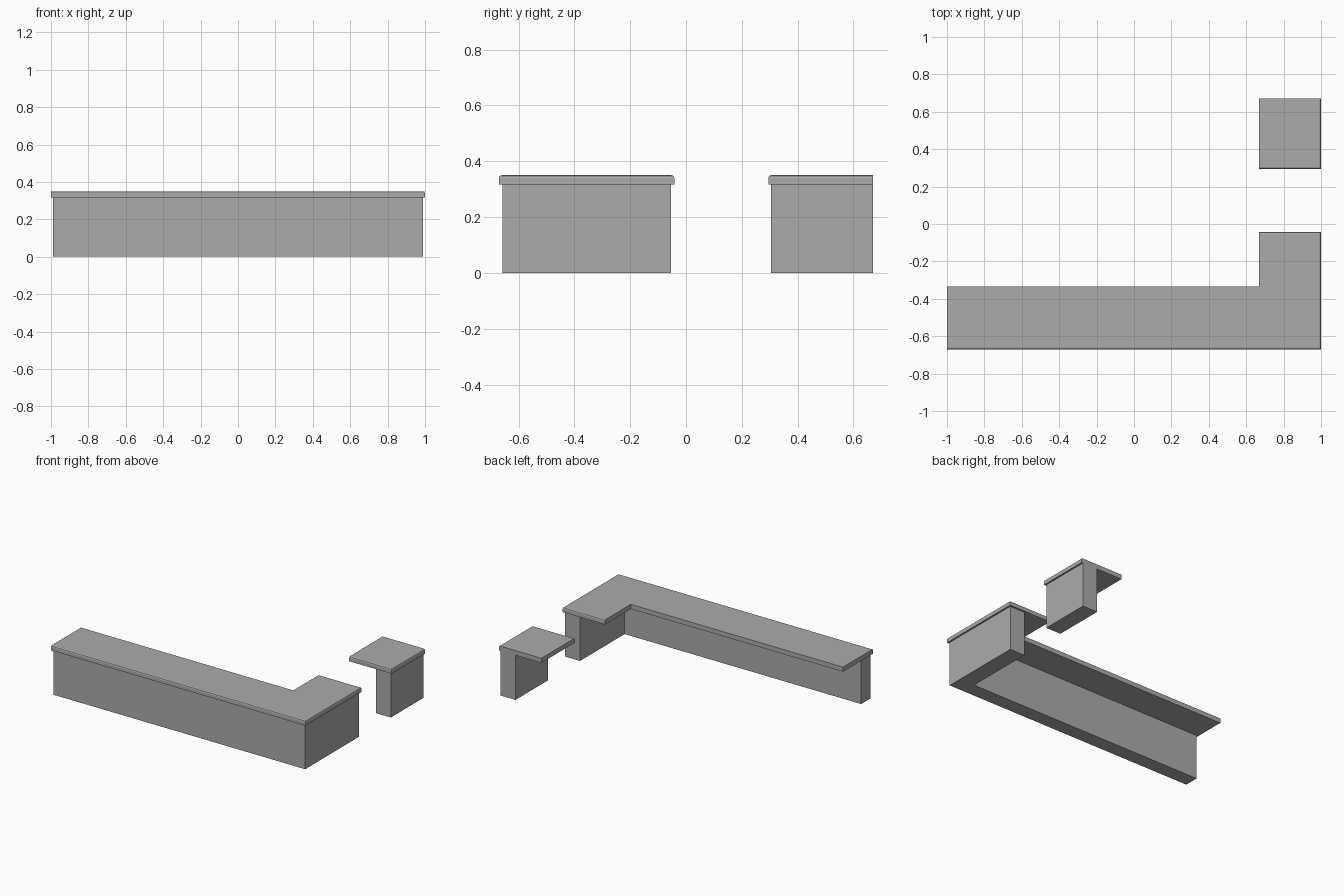
import bpy, bmesh

if "Cube" in bpy.data.objects:
    bpy.data.objects.remove(bpy.data.objects["Cube"])

grey = bpy.data.materials.new("warm_grey")
grey.diffuse_color = (0.42, 0.41, 0.40, 1)
grey.use_nodes = True
grey.node_tree.nodes["Principled BSDF"].inputs["Base Color"].default_value = grey.diffuse_color


def prism(name, outline, z0, z1, rounded=()):
    """Extrude a counter-clockwise outline; round the top rim of the listed sides."""
    bm = bmesh.new()
    lower = [bm.verts.new((x, y, z0)) for x, y in outline]
    upper = [bm.verts.new((x, y, z1)) for x, y in outline]
    n = len(outline)
    bm.faces.new(lower[::-1])
    bm.faces.new(upper)
    for i in range(n):
        j = (i + 1) % n
        bm.faces.new((lower[i], lower[j], upper[j], upper[i]))
    edges = [bm.edges.get((upper[i], upper[(i + 1) % n])) for i in rounded]
    if edges:
        bmesh.ops.bevel(bm, geom=edges, offset=0.01, offset_type='OFFSET',
                        segments=2, profile=0.5, affect='EDGES')
    bmesh.ops.recalc_face_normals(bm, faces=bm.faces)
    mesh = bpy.data.meshes.new(name)
    bm.to_mesh(mesh)
    bm.free()
    mesh.materials.append(grey)
    obj = bpy.data.objects.new(name, mesh)
    bpy.context.collection.objects.link(obj)
    return obj


SEAM, TOP = 0.317, 0.35

# L-shaped counter: thin walls under an overhanging top
prism("counter_walls",
      [(-0.988, -0.657), (0.988, -0.657), (0.988, -0.054),
       (0.87, -0.054), (0.87, -0.554), (-0.988, -0.554)], 0, SEAM)
prism("counter_top",
      [(-1, -0.67), (1, -0.67), (1, -0.042),
       (0.667, -0.042), (0.667, -0.333), (-1, -0.333)],
      SEAM, TOP, rounded=(0, 1, 2))

# Separate short counter beyond the opening
prism("side_wall",
      [(0.87, 0.304), (0.988, 0.304), (0.988, 0.67), (0.87, 0.67)], 0, SEAM)
prism("side_top",
      [(0.667, 0.295), (1, 0.295), (1, 0.67), (0.667, 0.67)],
      SEAM, TOP, rounded=(0, 1))
